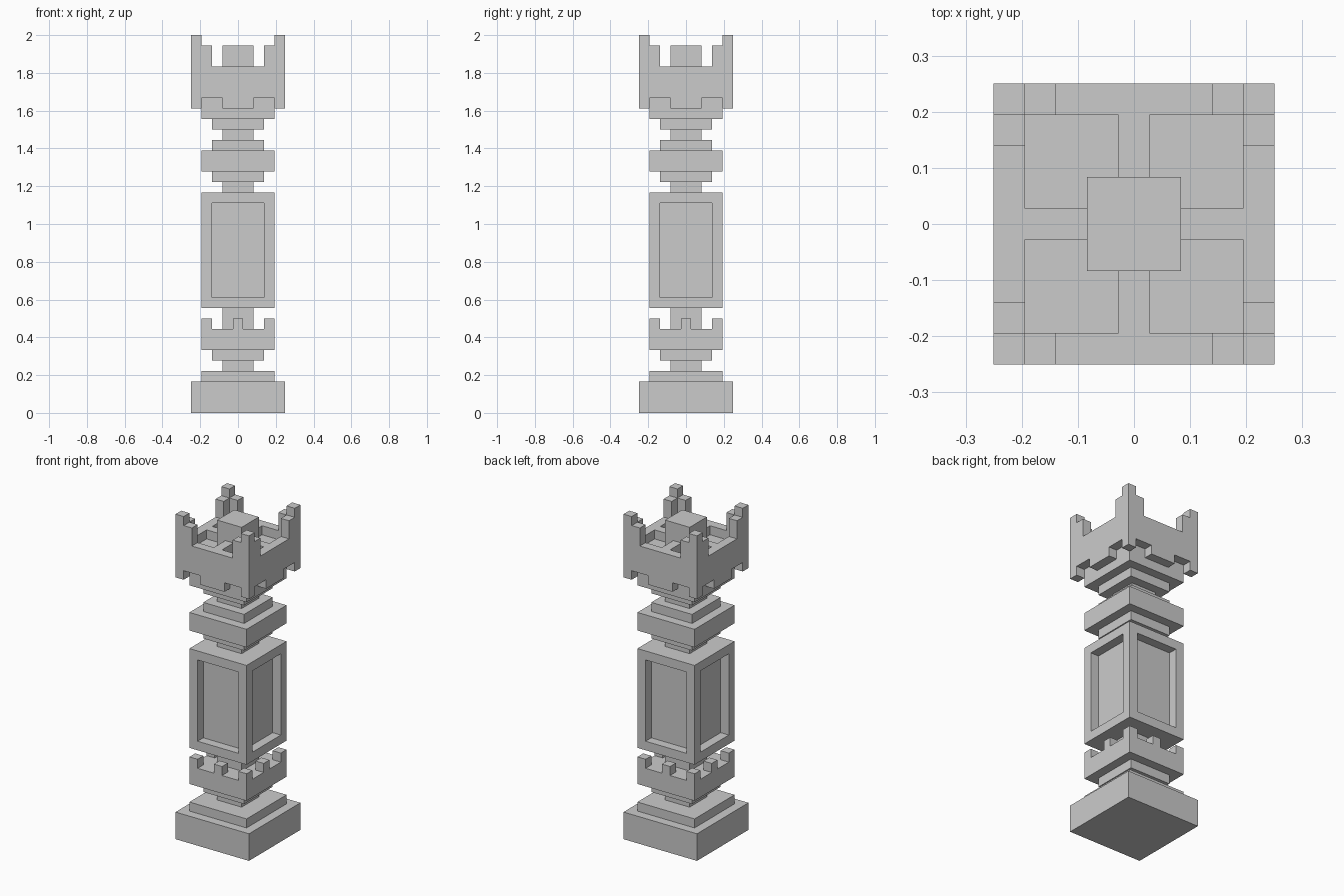
import bpy, bmesh, math
from itertools import product
from mathutils import Vector

if "Cube" in bpy.data.objects:
    bpy.data.objects.remove(bpy.data.objects["Cube"])

U = 1 / 18          # one block; the model is 9 x 9 x 36 blocks
cells = {}          # block position -> part name


def box(name, x0, x1, y0, y1, z0, z1):
    """Fill blocks x0..x1, y0..y1 (inclusive, 0 = centre) from z0 up to z1."""
    for x, y, z in product(range(x0, x1 + 1), range(y0, y1 + 1), range(z0, z1)):
        cells[x, y, z] = name


def slab(name, r, z0, z1):
    box(name, -r, r, -r, r, z0, z1)


def cut(x0, x1, y0, y1, z0, z1):
    for p in product(range(x0, x1 + 1), range(y0, y1 + 1), range(z0, z1)):
        cells.pop(p, None)


def four(fn, *args):
    """Apply a box given on the +x side to all four sides."""
    *name, x0, x1, y0, y1, z0, z1 = args
    for _ in range(4):
        fn(*name, x0, x1, y0, y1, z0, z1)
        x0, x1, y0, y1 = -y1, -y0, x0, x1


# stepped foot
slab("foot", 4, 0, 3)
slab("foot", 3, 3, 4)
slab("lower_neck", 1, 4, 5)
slab("lower_neck", 2, 5, 6)

# lower gallery with small battlements
slab("lower_gallery", 3, 6, 8)
slab("lower_gallery", 1, 8, 10)
four(box, "lower_gallery", 3, 3, 3, 3, 8, 9)
four(box, "lower_gallery", 3, 3, 0, 0, 8, 9)

# main shaft with a recessed panel on each side
slab("shaft", 3, 10, 21)
four(cut, 3, 3, -2, 2, 11, 20)

# ringed upper neck
for r, z0, z1 in ((1, 21, 22), (2, 22, 23), (3, 23, 25),
                  (2, 25, 26), (1, 26, 27), (2, 27, 28)):
    slab("upper_neck", r, z0, z1)

# crown: floor, outer wall, notched skirt
slab("crown", 3, 28, 32)
four(box, "crown", 4, 4, -4, 4, 29, 33)
four(cut, 4, 4, 2, 3, 29, 30)
four(cut, 4, 4, -3, -2, 29, 30)

# crown: cross ribs, centre block, corner turrets
four(box, "crown", 1, 3, 0, 0, 32, 33)
slab("crown", 1, 32, 35)
four(box, "corner_turrets", 4, 4, 4, 4, 33, 36)
four(box, "corner_turrets", 4, 4, 3, 3, 33, 35)
four(box, "corner_turrets", 4, 4, -3, -3, 33, 35)


def skin(name):
    """Make the part's mesh from its exposed block faces, merged when flat."""
    bm = bmesh.new()
    for p, owner in cells.items():
        if owner != name:
            continue
        c = Vector((p[0], p[1], p[2] + 0.5))
        for axis, s in product(range(3), (-1, 1)):
            n = Vector((0, 0, 0))
            n[axis] = s
            if tuple(int(a + b) for a, b in zip(p, n)) in cells:
                continue
            a = Vector((0, 0, 0))
            a[(axis + 1) % 3] = 1
            b = n.cross(a)
            ring = [c + (n + i * a + j * b) / 2
                    for i, j in ((-1, -1), (1, -1), (1, 1), (-1, 1))]
            bm.faces.new([bm.verts.new(v * U) for v in ring])
    bmesh.ops.remove_doubles(bm, verts=bm.verts[:], dist=U / 100)
    bmesh.ops.dissolve_limit(bm, angle_limit=math.radians(1),
                             verts=bm.verts[:], edges=bm.edges[:])
    mesh = bpy.data.meshes.new(name)
    bm.to_mesh(mesh)
    bm.free()
    bpy.context.collection.objects.link(bpy.data.objects.new(name, mesh))


for part in dict.fromkeys(cells.values()):
    skin(part)
